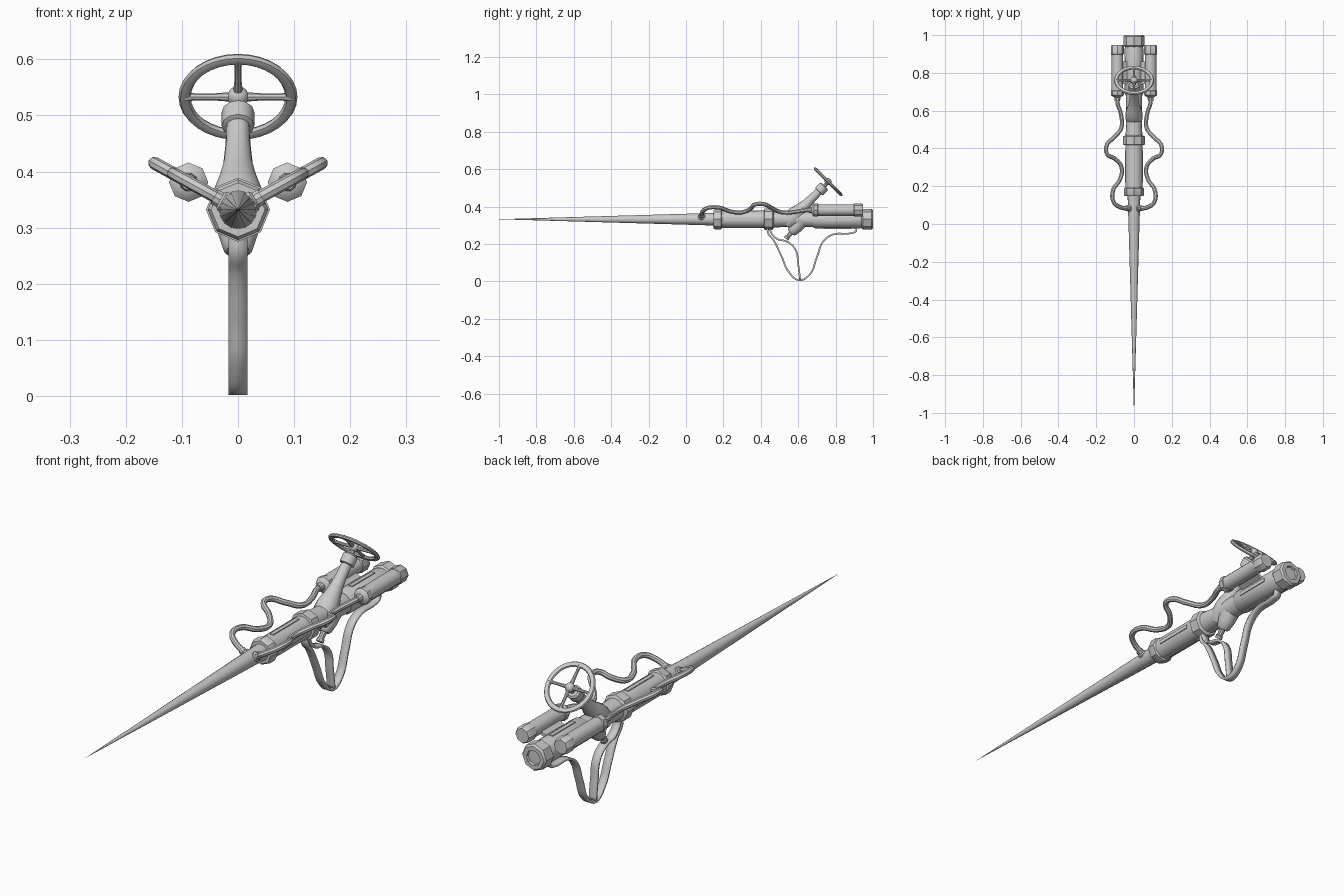
import bpy, bmesh, math
from mathutils import Vector, Matrix

if "Cube" in bpy.data.objects:
    bpy.data.objects.remove(bpy.data.objects["Cube"])

AX = 0.332                      # height of the main axis
X, Y = Vector((1, 0, 0)), Vector((0, 1, 0))
UP45 = Vector((0, 1, 1)).normalized()


def smooth(ob, deg=35):
    bpy.ops.object.select_all(action='DESELECT')
    ob.select_set(True)
    bpy.context.view_layer.objects.active = ob
    bpy.ops.object.shade_smooth_by_angle(angle=math.radians(deg))


def add(name, bm):
    bmesh.ops.remove_doubles(bm, verts=bm.verts, dist=1e-5)
    bmesh.ops.recalc_face_normals(bm, faces=bm.faces)
    me = bpy.data.meshes.new(name)
    bm.to_mesh(me)
    bm.free()
    ob = bpy.data.objects.new(name, me)
    bpy.context.collection.objects.link(ob)
    smooth(ob)
    return ob


def lathe(name, prof, origin, d, sides=16, cap=True):
    """Revolve (distance, radius) pairs around direction d."""
    o, d = Vector(origin), Vector(d).normalized()
    a = Y if abs(d.x) > 0.5 else X
    u = (a - d * a.dot(d)).normalized()
    v = d.cross(u)
    bm = bmesh.new()
    rings = []
    for t, r in prof:
        r = max(r, 2e-4)
        rings.append([bm.verts.new(o + d * t + (u * math.cos(k) + v * math.sin(k)) * r)
                      for k in [2 * math.pi * i / sides for i in range(sides)]])
    for A, B in zip(rings, rings[1:]):
        for i in range(sides):
            j = (i + 1) % sides
            bm.faces.new((A[i], A[j], B[j], B[i]))
    if cap:
        bm.faces.new(rings[0])
        bm.faces.new(rings[-1])
    return add(name, bm)


def spline(name, pts, dim='3D'):
    cu = bpy.data.curves.new(name, 'CURVE')
    cu.dimensions = dim
    cu.resolution_u = 6
    sp = cu.splines.new('BEZIER')
    sp.bezier_points.add(len(pts) - 1)
    for bp, p in zip(sp.bezier_points, pts):
        bp.co = p
        bp.handle_left_type = bp.handle_right_type = 'AUTO'
    ob = bpy.data.objects.new(name, cu)
    bpy.context.collection.objects.link(ob)
    return ob


def to_mesh(ob):
    bpy.ops.object.select_all(action='DESELECT')
    ob.select_set(True)
    bpy.context.view_layer.objects.active = ob
    bpy.ops.object.convert(target='MESH')
    smooth(bpy.context.object)
    return bpy.context.object


def box(name, centre, size, roll=0):
    bm = bmesh.new()
    bmesh.ops.create_cube(bm, size=1, matrix=Matrix.Translation(centre)
                          @ Matrix.Rotation(roll, 4, 'Y') @ Matrix.Diagonal((*size, 1)))
    return add(name, bm)


# long spike and main barrel
lathe('spike', [(-1, 0), (0.1, 0.032), (0.2, 0.036)], (0, 0, AX), Y, 16)
lathe('front_barrel', [(0.18, 0.046), (0.43, 0.046)], (0, 0, AX), Y, 16)
lathe('middle_body', [(0.45, 0.046), (0.53, 0.041), (0.62, 0.042), (0.69, 0.043)],
      (0, 0, AX), Y, 16)
lathe('rear_barrel', [(0.68, 0.044), (0.69, 0.049), (0.93, 0.049), (0.95, 0.044)],
      (0, 0, AX), Y, 16)

# octagonal collars and rear cap with recessed centre
lathe('front_collar', [(0.147, 0.036), (0.147, 0.048), (0.155, 0.054), (0.187, 0.054),
                       (0.193, 0.046)], (0, 0, AX), Y, 8)
lathe('middle_collar', [(0.417, 0.046), (0.42, 0.057), (0.463, 0.057), (0.47, 0.046)],
      (0, 0, AX), Y, 8)
lathe('rear_cap', [(0.935, 0.045), (0.945, 0.056), (0.992, 0.056), (1.0, 0.049), (1.0, 0.032),
                   (0.99, 0.03)], (0, 0, AX), Y, 8)

# raised panel strips around the barrels
for k in range(4):
    a = math.pi / 2 * k
    for nm, y, ln, r in (('front_strip', 0.305, 0.17, 0.045), ('rear_strip', 0.81, 0.15, 0.048)):
        box(nm, (r * math.cos(a), y, AX + r * math.sin(a)), (0.006, ln, 0.016), -a)

# steering arm branching out of the body, with its lower bulge and stub
arm0 = Vector((0, 0.575, 0.345))
lathe('arm', [(-0.06, 0.03), (-0.02, 0.046), (0.02, 0.045), (0.06, 0.034), (0.1, 0.026),
              (0.15, 0.022), (0.19, 0.021), (0.2, 0.023)], arm0, UP45, 16)
lathe('arm_collar', [(0.19, 0.022), (0.193, 0.029), (0.228, 0.029), (0.235, 0.022)],
      arm0, UP45, 12)
lathe('wheel_shaft', [(0.22, 0.012), (0.265, 0.009)], arm0, UP45, 10)
lathe('lower_bulge', [(0, 0.04), (0.04, 0.035), (0.07, 0.027), (0.077, 0.02)],
      (0, 0.61, 0.318), (0, -0.62, -0.78), 14)
lathe('lower_stub', [(0, 0.014), (0.035, 0.011), (0.036, 0.015), (0.05, 0.015)],
      (0, 0.567, 0.265), (0, -0.65, -0.76), 10)

# hand wheel: rim, hub and four tapered spokes
hub = Vector((0, 0.76, 0.533))
ring = [2 * math.pi * i / 8 for i in range(9)]
lathe('wheel_rim', [(0.008 * math.sin(k), 0.095 + 0.011 * math.cos(k)) for k in ring],
      hub, UP45, 32, cap=False)
lathe('wheel_hub', [(0.018 * math.sin(k), 0.02 * math.cos(k))
                    for k in [math.pi * (i / 6 - 0.5) for i in range(7)]], hub, UP45, 12)
down = Vector((0, 1, -1)).normalized()
for d in (X, -X, down, -down):
    lathe('wheel_spoke', [(0, 0.0095), (0.04, 0.0065), (0.075, 0.006), (0.095, 0.009)], hub, d, 8)

# side tanks, hoses and fittings, mirrored left and right
path = [(0.025, 0.083), (0.07, 0.088), (0.108, 0.117), (0.11, 0.18), (0.075, 0.235),
        (0.066, 0.3), (0.1, 0.345), (0.142, 0.37), (0.145, 0.415), (0.105, 0.46), (0.067, 0.51),
        (0.07, 0.585), (0.087, 0.64), (0.088, 0.69)]
for s in (1, -1):
    c = (s * 0.088, 0, 0.381)
    lathe('tank_body', [(0.69, 0.031), (0.92, 0.031)], c, Y, 12)
    lathe('tank_front_cap', [(0.67, 0.016), (0.677, 0.028), (0.684, 0.035), (0.704, 0.035),
                             (0.708, 0.03)], c, Y, 8)
    lathe('tank_rear_cap', [(0.895, 0.03), (0.9, 0.035), (0.94, 0.035), (0.947, 0.03)], c, Y, 8)
    lathe('tank_nozzle', [(0.65, 0.014), (0.68, 0.018)], c, Y, 10)
    box('tank_bracket', (s * 0.05, 0.8, 0.36), (0.04, 0.12, 0.014), -s * 0.5)
    hose = spline('hose', [(s * x, y, 0.333 + 0.55 * x) for x, y in path])
    hose.data.bevel_depth = 0.0115
    hose.data.bevel_resolution = 2
    to_mesh(hose)
    lathe('hose_fitting', [(0.015, 0.02), (0.032, 0.02), (0.036, 0.015), (0.048, 0.015)],
          (0, 0.083, AX), (s * 0.87, 0, 0.48), 10)

# carrying straps hanging below the body
straps = {
    'main_strap': [(0.435, 0.285), (0.44, 0.255), (0.468, 0.22), (0.51, 0.135), (0.55, 0.05),
                   (0.605, 0.0065), (0.66, 0.035), (0.7, 0.13), (0.735, 0.215), (0.785, 0.25),
                   (0.88, 0.257), (0.908, 0.268), (0.91, 0.29)],
    'inner_strap': [(0.448, 0.285), (0.455, 0.26), (0.485, 0.228), (0.54, 0.212),
                    (0.585, 0.17), (0.6, 0.09), (0.61, 0.01)]}
for name, pts in straps.items():
    ob = spline(name, [(y, z, 0) for y, z in pts], '2D')
    ob.data.fill_mode = 'NONE'
    ob.data.extrude = 0.0165
    # local x, y, z become world y, z, x
    ob.matrix_world = Matrix(((0, 0, 1, 0), (1, 0, 0, 0), (0, 1, 0, 0), (0, 0, 0, 1)))
    ob = to_mesh(ob)
    mod = ob.modifiers.new('thickness', 'SOLIDIFY')
    mod.thickness = 0.009
    mod.offset = 0
